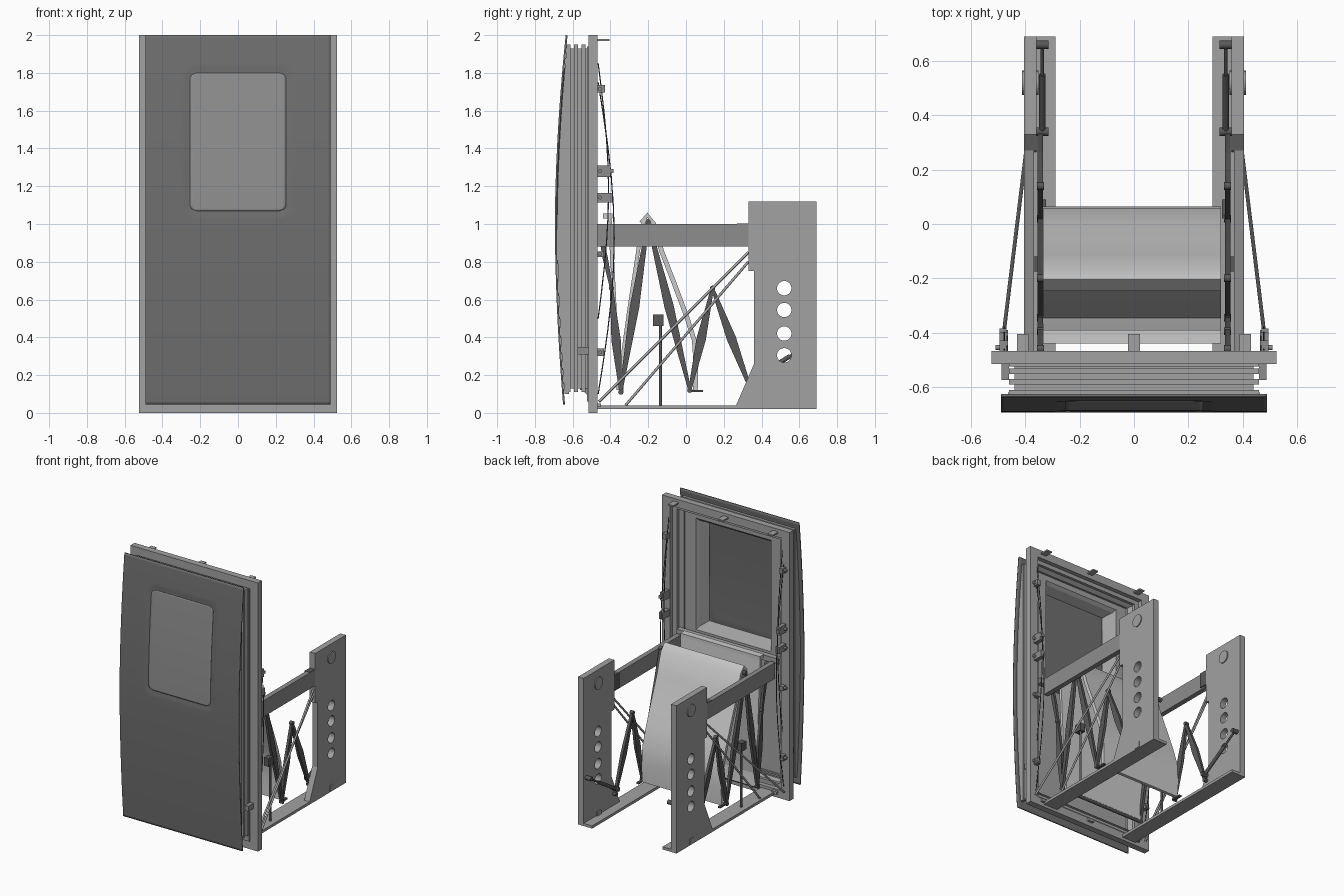
import bpy, bmesh, math
from mathutils import Vector, Matrix

if "Cube" in bpy.data.objects:
    bpy.data.objects.remove(bpy.data.objects["Cube"])


def material(name, v):
    m = bpy.data.materials.new(name)
    m.diffuse_color = (v, v, v, 1)
    m.use_nodes = True
    m.node_tree.nodes["Principled BSDF"].inputs["Base Color"].default_value = m.diffuse_color
    return m


DARK, SKIN, ARM = material("dark_metal", .10), material("skin_grey", .16), material("arm_grey", .27)
GLASS, FRAME, LIGHT = material("glass_grey", .28), material("frame_grey", .36), material("curtain_grey", .8)


def smooth_edges(ob):
    bpy.ops.object.select_all(action='DESELECT')
    ob.select_set(True)
    bpy.context.view_layer.objects.active = ob
    bpy.ops.object.shade_smooth_by_angle(angle=math.radians(35))


def finish(name, bm, mat, smooth=False):
    bmesh.ops.recalc_face_normals(bm, faces=bm.faces)
    me = bpy.data.meshes.new(name)
    bm.to_mesh(me)
    bm.free()
    me.materials.append(mat)
    ob = bpy.data.objects.new(name, me)
    bpy.context.collection.objects.link(ob)
    if smooth:
        smooth_edges(ob)
    return ob


def box(name, x0, x1, y0, y1, z0, z1, mat=FRAME):
    bm = bmesh.new()
    c = Vector(((x0 + x1) / 2, (y0 + y1) / 2, (z0 + z1) / 2))
    m = Matrix.Translation(c) @ Matrix.Diagonal((abs(x1 - x0), y1 - y0, z1 - z0, 1))
    bmesh.ops.create_cube(bm, size=1, matrix=m)
    return finish(name, bm, mat)


def rod(name, a, b, r, mat=DARK, seg=12):
    a, b = Vector(a), Vector(b)
    d = b - a
    bm = bmesh.new()
    m = Matrix.Translation((a + b) / 2) @ d.to_track_quat('Z', 'Y').to_matrix().to_4x4()
    bmesh.ops.create_cone(bm, cap_ends=True, segments=seg, radius1=r, radius2=r, depth=d.length, matrix=m)
    return finish(name, bm, mat, True)


def loft(name, rects, closed=False, mat=FRAME):
    """Rectangular loops (y, half width, z0, z1) joined one after another."""
    bm = bmesh.new()
    rings = [[bm.verts.new(p) for p in ((-w, y, z0), (w, y, z0), (w, y, z1), (-w, y, z1))]
             for y, w, z0, z1 in rects]
    for i in range(len(rings) if closed else len(rings) - 1):
        a, b = rings[i], rings[(i + 1) % len(rings)]
        for k in range(4):
            bm.faces.new((a[k], a[(k + 1) % 4], b[(k + 1) % 4], b[k]))
    return finish(name, bm, mat)


def prism(name, pts, x0, x1, holes=(), mat=FRAME, smooth=False):
    """Filled y-z outline, with round holes, extruded along x."""
    cu = bpy.data.curves.new(name, 'CURVE')
    cu.dimensions, cu.fill_mode, cu.extrude = '2D', 'BOTH', abs(x1 - x0) / 2
    loops = [pts] + [[(y + r * math.cos(t * math.tau / 28), z + r * math.sin(t * math.tau / 28))
                      for t in range(28)] for y, z, r in holes]
    for lp in loops:
        sp = cu.splines.new('POLY')
        sp.points.add(len(lp) - 1)
        for p, (y, z) in zip(sp.points, lp):
            p.co = (y, z, 0, 1)
        sp.use_cyclic_u = True
    tmp = bpy.data.objects.new(name + "_outline", cu)
    bpy.context.collection.objects.link(tmp)
    me = bpy.data.meshes.new_from_object(tmp.evaluated_get(bpy.context.evaluated_depsgraph_get()))
    bpy.data.objects.remove(tmp)
    bm = bmesh.new()
    bm.from_mesh(me)
    bmesh.ops.remove_doubles(bm, verts=bm.verts, dist=1e-5)
    for f in bm.faces:
        f.smooth = False
    ob = finish(name, bm, mat, smooth)
    ob.location.x = (x0 + x1) / 2
    ob.rotation_euler = (math.pi / 2, 0, math.pi / 2)
    return ob


def link_bar(name, a, b, x, w=0.025, t=0.02):
    """Flat scissor link, widest in the middle, with a pivot at each end."""
    a, b = Vector(a), Vector(b)
    n = Vector((-(b - a).y, (b - a).x)).normalized()
    m = a.lerp(b, 0.5)
    pts = [a + n * .008, m + n * w, b + n * .008, b - n * .008, m - n * w, a - n * .008]
    prism(name, [tuple(p) for p in pts], x - t / 2, x + t / 2, mat=DARK)
    for p in (a, b):
        rod(name + "_pivot", (x - .013, p.x, p.y), (x + .013, p.x, p.y), .014)


def sheet(name, pts, x0, x1, t):
    """Bent panel following a y-z path."""
    pv = [Vector(p) for p in pts]
    back = []
    for i, p in enumerate(pv):
        d = (pv[min(i + 1, len(pv) - 1)] - pv[max(i - 1, 0)]).normalized()
        back.append(tuple(p + Vector((d.y, -d.x)) * t))
    return prism(name, list(pts) + back[::-1], x0, x1, mat=LIGHT, smooth=True)


# Outer door skin, bowed in height with a soft shallow window recess
def recess(x, z):
    qx, qz = abs(x) - 0.215, abs(z - 1.435) - 0.325
    d = math.hypot(max(qx, 0), max(qz, 0)) + min(max(qx, qz), 0) - 0.04
    t = min(max((0.04 - d) / 0.04, 0), 1)
    return 0.005 * t * t * (3 - 2 * t)


def skin_y(z, x=1):
    u = z - 1.0
    return -0.694 + (0.057 if u > 0 else 0.047) * abs(u) ** 1.8 + recess(x, z)


def skin_grid(name, nx, nz, z0, z1, half, off, mat):
    """Bowed surface whose half width may vary with height."""
    bm = bmesh.new()
    rows = []
    for j in range(nz + 1):
        z = z0 + (z1 - z0) * j / nz
        xs = [half(z) * (2 * i / nx - 1) for i in range(nx + 1)]
        rows.append([bm.verts.new((x, skin_y(z, x) + off, z)) for x in xs])
    for a, b in zip(rows, rows[1:]):
        for i in range(nx):
            bm.faces.new((a[i], a[i + 1], b[i + 1], b[i]))
    ob = finish(name, bm, mat, True)
    sol = ob.modifiers.new("thickness", 'SOLIDIFY')
    sol.thickness, sol.offset = (0.01 if off == 0 else 0.001), -1


def pane_half(z):
    c = max(abs(z - 1.435) - 0.33, 0)
    return 0.22 + math.sqrt(max(0.035 ** 2 - c * c, 0))


skin_grid("door_skin", 70, 120, .045, 2.0, lambda z: .49, 0, SKIN)
skin_grid("window_pane", 30, 73, 1.07, 1.8, pane_half, -.002, GLASS)

# Bowed side returns behind the skin
zs = [0.1 + 1.85 * k / 14 for k in range(15)]
for s in (-1, 1):
    prism("door_side_return", [(skin_y(z) + .012, z) for z in zs] + [(-.62, 1.95), (-.62, .1)],
          s * .445, s * .465)

# Stepped seal layers between skin and frame
layers = []
for k in range(6):
    w = .46 if k % 2 == 0 else .44
    layers += [(-.632 + k * .02, w, .57 - w, 1.49 + w), (-.612 + k * .02, w, .57 - w, 1.49 + w)]
loft("seal_layers", layers)

# Door frame and the inner lining with the window tunnel
loft("door_frame", [(-.515, .525, .0, 2.0), (-.468, .525, .0, 2.0),
                    (-.468, .46, .06, 1.94), (-.515, .46, .06, 1.94)], True)
loft("frame_inner_lip", [(-.50, .46, .06, 1.94), (-.50, .425, .09, 1.91),
                         (-.525, .425, .09, 1.91), (-.525, .46, .06, 1.94)], True)
loft("door_lining", [(-.52, .43, .09, 1.91), (-.545, .40, .12, 1.89), (-.56, .40, .12, 1.89),
                     (-.56, .31, 1.02, 1.85), (-.58, .295, 1.04, 1.83), (-.64, .255, 1.07, 1.8)])
box("lining_crossbar", -.42, .42, -.53, -.49, .98, 1.02)

# Top and bottom frame tabs
for x in (-.41, 0, .41):
    box("frame_top_tab", x - .022, x + .022, -.47, -.405, 1.97, 1.98)
    box("frame_bottom_tab", x - .022, x + .022, -.47, -.45, .03, .05)

# Folding curtain panels
L, R = -.335, .32
sheet("curtain_rear_panel", [(-.225, 1.0), (-.205, 1.035), (-.185, 1.0), (-.14, .85), (-.07, .67),
                             (-.01, .51), (.032, .38), (.04, .25), (.037, .12)], L, R, -.025)
sheet("curtain_middle_panel", [(-.205, 1.03), (-.225, .98), (-.29, .55), (-.35, .12)], L, R, .02)
sheet("curtain_front_panel", [(-.415, 1.05), (-.40, .8), (-.385, .5), (-.35, .11)], L, R, -.02)
rod("curtain_top_rod", (L, -.2, 1.01), (R, -.2, 1.01), .016)
rod("curtain_bottom_rod", (L, -.345, .11), (R, -.345, .11), .014)
box("curtain_header", L, R, -.44, -.39, 1.03, 1.055, LIGHT)

# Everything mounted on each side
for s in (-1, 1):
    # Rear side plate with lightening holes, rail and arm
    prism("side_plate", [(.33, 1.12), (.69, 1.12), (.69, .02), (.265, .02), (.265, .04), (.36, .26),
                         (.36, .75), (.33, .75)], s * .36, s * .405,
          [(.52, z, .038) for z in (.66, .545, .42, .305)])
    box("base_rail", s * .29, s * .405, -.47, .69, .02, .04)
    box("upper_arm", s * .368, s * .405, -.47, .33, .88, 1.0, ARM)
    rod("plate_boss", (s * .352, .52, 1.02), (s * .412, .52, 1.02), .045, FRAME, 24)
    box("plate_foot_block", s * .35, s * .41, .497, .54, .025, .07)

    # Scissor linkage
    x = s * .345
    for a, b in (((-.395, .66), (-.345, .11)), ((-.345, .11), (-.2, 1.01)), ((-.2, 1.01), (.02, .12)),
                 ((.02, .12), (.14, .66)), ((.14, .66), (.34, .13))):
        link_bar("scissor_link", a, b, x)
    link_bar("scissor_anchor_link", (-.46, .98), (-.395, .66), x, .014)
    box("link_foot", s * .325, s * .345, .02, .09, .11, .122, DARK)

    # Gas spring inside the plate
    rod("spring_body", (s * .338, .34, .17), (s * .338, .55, .30), .012)
    rod("spring_piston", (s * .338, .55, .30), (s * .338, .66, .37), .007)
    for y, z in ((.34, .17), (.66, .37)):
        rod("spring_mount", (s * .315, y, z), (s * .36, y, z), .016)

    # Diagonal stays
    rod("outer_stay", (s * .39, .33, .85), (s * .487, -.46, .06), .007, FRAME)
    rod("inner_stay", (s * .385, .33, .80), (s * .385, -.32, .04), .007, FRAME)
    box("stay_bracket", s * .36, s * .404, .27, .332, .89, 1.002, DARK)

    # Stop post on the rail
    rod("stop_post", (s * .36, -.135, .04), (s * .36, -.135, .48), .008)
    box("stop_head", s * .335, s * .375, -.175, -.12, .46, .52, DARK)

    # Latches and bowed control cables on the frame
    for z, d, h in ((1.715, .04, .02), (1.28, .07, .03), (1.14, .08, .025), (.84, .035, .015),
                    (.32, .035, .02)):
        box("latch", s * .465, s * .495, -.47, -.47 + d, z - h, z + h, ARM)
        rod("latch_pin", (s * .47, -.455, z), (s * .51, -.455, z), .01, ARM)
    box("latch_bar", s * .47, s * .495, -.44, -.385, 1.27, 1.29, ARM)
    box("frame_catch", s * .46, s * .488, -.575, -.515, .31, .35, ARM)
    for xo, bow, z0, z1 in ((.478, .085, .1, 1.75), (.468, .055, .5, 1.85)):
        cable = [(s * xo, -.465 + bow * math.sin(math.pi * t / 10), z0 + (z1 - z0) * t / 10)
                 for t in range(11)]
        for a, b in zip(cable, cable[1:]):
            rod("control_cable", a, b, .003, seg=6)
